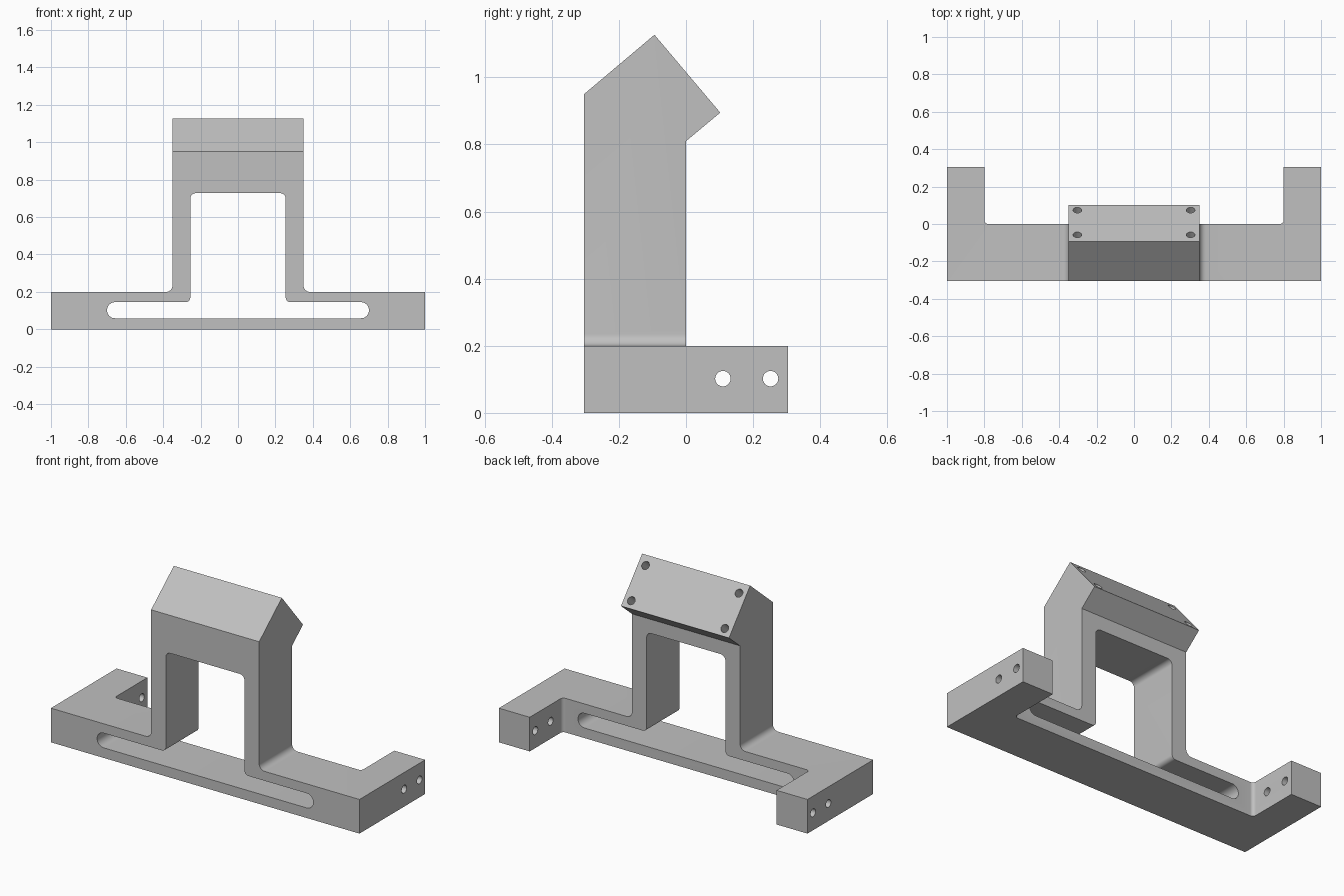
import bpy
import math
from mathutils import Vector

if "Cube" in bpy.data.objects:
    bpy.data.objects.remove(bpy.data.objects["Cube"], do_unlink=True)

DEPTH = 0.304    # half depth of the bracket
HOLE = 0.023     # radius of the screw holes

grey = bpy.data.materials.new("plain_grey")
grey.use_nodes = True
colour = (0.53, 0.53, 0.53, 1)
grey.diffuse_color = colour
grey.node_tree.nodes["Principled BSDF"].inputs["Base Color"].default_value = colour


def fillet(corners, steps=8):
    """Turn (a, b, radius) corners into an outline with rounded corners."""
    outline = []
    for i, (a, b, r) in enumerate(corners):
        p = Vector((a, b))
        if r == 0:
            outline.append(p)
            continue
        u = (Vector(corners[i - 1][:2]) - p).normalized()
        v = (Vector(corners[(i + 1) % len(corners)][:2]) - p).normalized()
        half = u.angle(v) / 2
        centre = p + (u + v).normalized() * r / math.sin(half)
        start = p + u * r / math.tan(half) - centre
        end = p + v * r / math.tan(half) - centre
        turn = math.atan2(start.x * end.y - start.y * end.x, start.dot(end))
        for k in range(steps + 1):
            t = turn * k / steps
            c, s = math.cos(t), math.sin(t)
            outline.append(centre + Vector((start.x * c - start.y * s,
                                            start.x * s + start.y * c)))
    return outline


def prism(name, corners, axis, low, high):
    """Extrude a rounded outline along the x, y or z axis."""
    place = {"x": lambda a, b, d: (d, a, b),
             "y": lambda a, b, d: (a, d, b),
             "z": lambda a, b, d: (a, b, d)}[axis]
    outline = fillet(corners)
    n = len(outline)
    verts = [place(p.x, p.y, d) for d in (low, high) for p in outline]
    faces = [tuple(reversed(range(n))), tuple(range(n, 2 * n))]
    faces += [(i, (i + 1) % n, (i + 1) % n + n, i + n) for i in range(n)]
    if axis == "y":
        faces = [f[::-1] for f in faces]
    mesh = bpy.data.meshes.new(name)
    mesh.from_pydata(verts, [], faces)
    mesh.materials.append(grey)
    obj = bpy.data.objects.new(name, mesh)
    bpy.context.collection.objects.link(obj)
    return obj


def drill(centre, direction, length):
    bpy.ops.mesh.primitive_cylinder_add(vertices=32, radius=HOLE, depth=length,
                                        location=centre)
    obj = bpy.context.object
    obj.name = "drill"
    obj.rotation_euler = Vector(direction).to_track_quat("Z", "Y").to_euler()
    obj.data.materials.append(grey)
    return obj


def combine(target, tool, operation):
    bpy.context.view_layer.update()
    mod = target.modifiers.new(operation.lower(), "BOOLEAN")
    mod.operation = operation
    mod.solver = "EXACT"
    mod.object = tool
    tool.hide_render = True
    bpy.context.view_layer.objects.active = target
    bpy.ops.object.modifier_apply(modifier=mod.name)
    bpy.data.objects.remove(tool, do_unlink=True)


def mirrored(half):
    """Complete a right-hand run of corners with its left-hand mirror."""
    return half + [(-a, b, r) for a, b, r in reversed(half)]


# Front outline: long base with an upright gate
bracket = prism("bracket", mirrored([
    (1, 0, 0), (1, 0.2, 0), (0.35, 0.2, 0.035), (0.35, 1.3, 0)]),
    "y", -DEPTH, DEPTH)

# Side outline: base, upright and tilted head
side = prism("side_outline", [
    (-0.5, -0.1, 0), (0.5, -0.1, 0), (0.5, 0.25, 0), (0, 0.25, 0),
    (0, 0.81, 0), (0.102, 0.895, 0), (-0.094, 1.127, 0), (-DEPTH, 0.95, 0),
    (-0.5, 0.785, 0)], "x", -1.2, 1.2)
combine(bracket, side, "INTERSECT")

# Gap between the two rear arms
gap = prism("rear_gap", mirrored([(0.8, 0, 0.02), (0.8, 0.5, 0)]), "z", -0.1, 0.5)
combine(bracket, gap, "DIFFERENCE")

# Gate opening joined to the long rounded slot
opening = prism("gate_opening", mirrored([
    (0.7, 0.059, 0.042), (0.7, 0.145, 0.042), (0.255, 0.145, 0.025),
    (0.255, 0.728, 0.03)]), "y", -0.5, 0.5)
combine(bracket, opening, "DIFFERENCE")

# Screw holes through the arms and into the tilted face
normal = Vector((0, 0.764, 0.645))
for sx in (-1, 1):
    for y in (0.11, 0.252):
        combine(bracket, drill((sx * 0.9, y, 0.102), (1, 0, 0), 0.4), "DIFFERENCE")
    for y, z in ((0.074, 0.928), (-0.058, 1.084)):
        combine(bracket, drill((sx * 0.303, y, z), normal, 0.2), "DIFFERENCE")

# Smooth fillets and holes, crisp edges
bpy.ops.object.select_all(action="DESELECT")
bracket.select_set(True)
bpy.context.view_layer.objects.active = bracket
bpy.ops.object.shade_smooth_by_angle(angle=math.radians(30))
